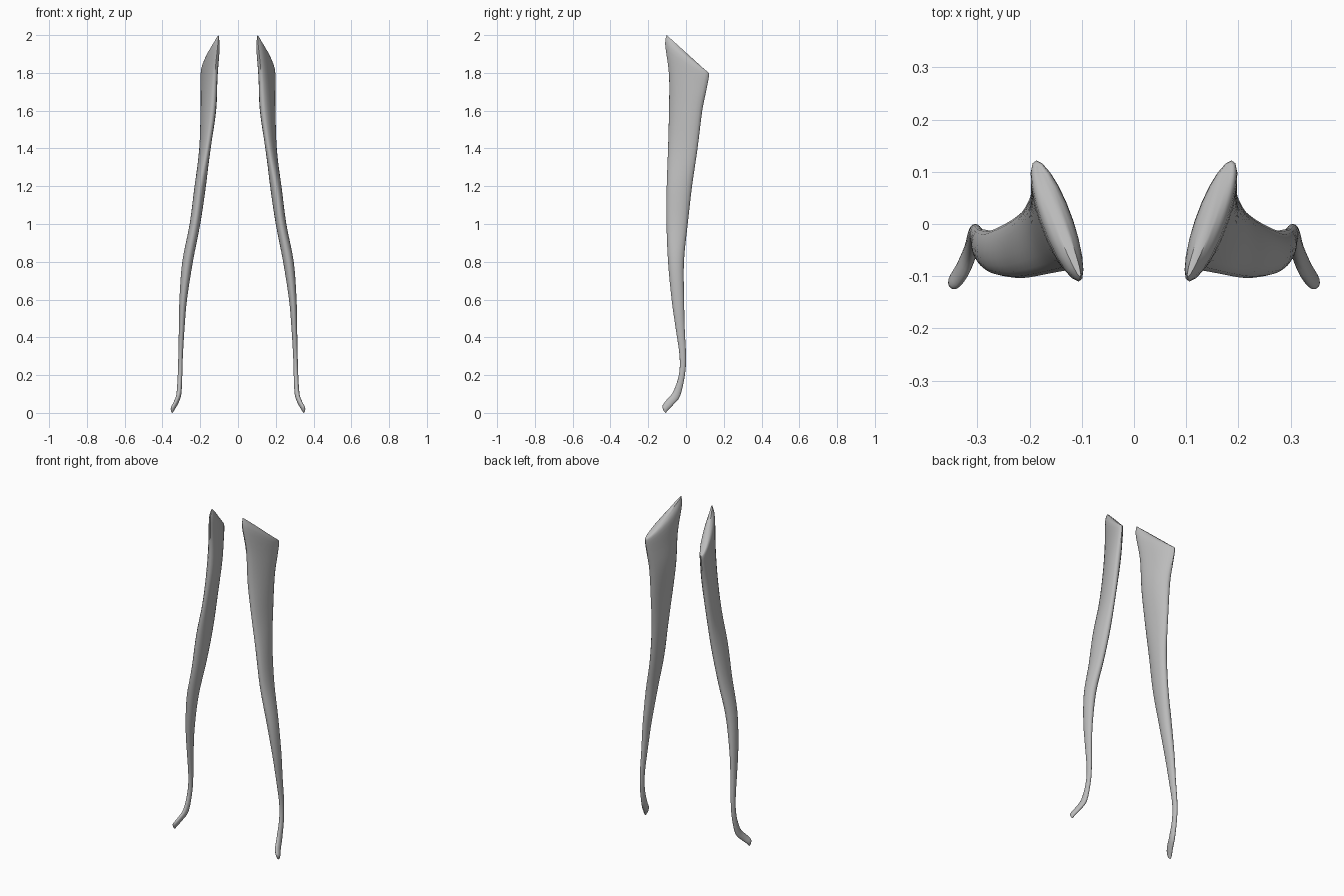
import bpy, bmesh, math

cube = bpy.data.objects.get("Cube")
if cube:
    bpy.data.objects.remove(cube, do_unlink=True)

SIDES, STEPS = 20, 4

grey = bpy.data.materials.new("plain_grey")
grey.use_nodes = True
colour = (0.5, 0.5, 0.5, 1)
grey.diffuse_color = colour
grey.node_tree.nodes["Principled BSDF"].inputs["Base Color"].default_value = colour

# Stations from foot to hip:
# height, height tilt, centre x, half thickness, x skew, centre y, half depth
STATIONS = [
    (.004, -.004, .348, .004, 0, -.112, .005),
    (.025, -.01, .344, .012, 0, -.11, .015),
    (.055, -.01, .328, .013, 0, -.086, .02),
    (.1, -.01, .313, .013, 0, -.05, .019),
    (.2, 0, .307, .012, 0, -.022, .016),
    (.3, 0, .304, .012, 0, -.017, .017),
    (.45, 0, .298, .015, 0, -.031, .024),
    (.6, 0, .29, .02, 0, -.043, .033),
    (.8, 0, .267, .028, 0, -.053, .042),
    (1, 0, .228, .028, 0, -.047, .056),
    (1.2, 0, .2, .03, 0, -.035, .067),
    (1.4, 0, .175, .028, .012, -.017, .078),
    (1.6, 0, .157, .035, .022, -.002, .088),
    (1.75, -.04, .153, .033, .03, .009, .099),
    (1.87, -.08, .147, .03, .04, .006, .116),
    (1.903, -.097, .143, .01, .04, .005, .107),
]


def smooth_stations(rows):
    """Pass a smooth curve through the stations."""
    ext = [rows[0]] + rows + [rows[-1]]
    result = []
    for a, b, c, d in zip(ext, ext[1:], ext[2:], ext[3:]):
        for i in range(STEPS):
            t = i / STEPS
            result.append([
                q + t * (r - p) / 2
                + t * t * (2 * p - 5 * q + 4 * r - s) / 2
                + t ** 3 * (3 * q - p - 3 * r + s) / 2
                for p, q, r, s in zip(a, b, c, d)])
    return result + [rows[-1]]


def make_leg(name, side):
    bm = bmesh.new()
    rings = []
    for z, tilt, cx, thick, skew, cy, depth in smooth_stations(STATIONS):
        ring = []
        for i in range(SIDES):
            angle = math.tau * i / SIDES
            co, si = math.cos(angle), math.sin(angle)
            ring.append(bm.verts.new((side * (cx + thick * co + skew * si),
                                      cy + depth * si,
                                      z + tilt * si)))
        rings.append(ring)
    # Skin and end caps
    for low, high in zip(rings, rings[1:]):
        for i in range(SIDES):
            j = (i + 1) % SIDES
            bm.faces.new((low[i], low[j], high[j], high[i]))
    bm.faces.new(rings[0])
    bm.faces.new(rings[-1])
    bmesh.ops.recalc_face_normals(bm, faces=bm.faces[:])
    mesh = bpy.data.meshes.new(name)
    bm.to_mesh(mesh)
    bm.free()
    mesh.materials.append(grey)
    leg = bpy.data.objects.new(name, mesh)
    bpy.context.collection.objects.link(leg)
    bpy.ops.object.select_all(action="DESELECT")
    leg.select_set(True)
    bpy.context.view_layer.objects.active = leg
    bpy.ops.object.shade_smooth_by_angle(angle=math.radians(50))


make_leg("left_leg", 1)
make_leg("right_leg", -1)
